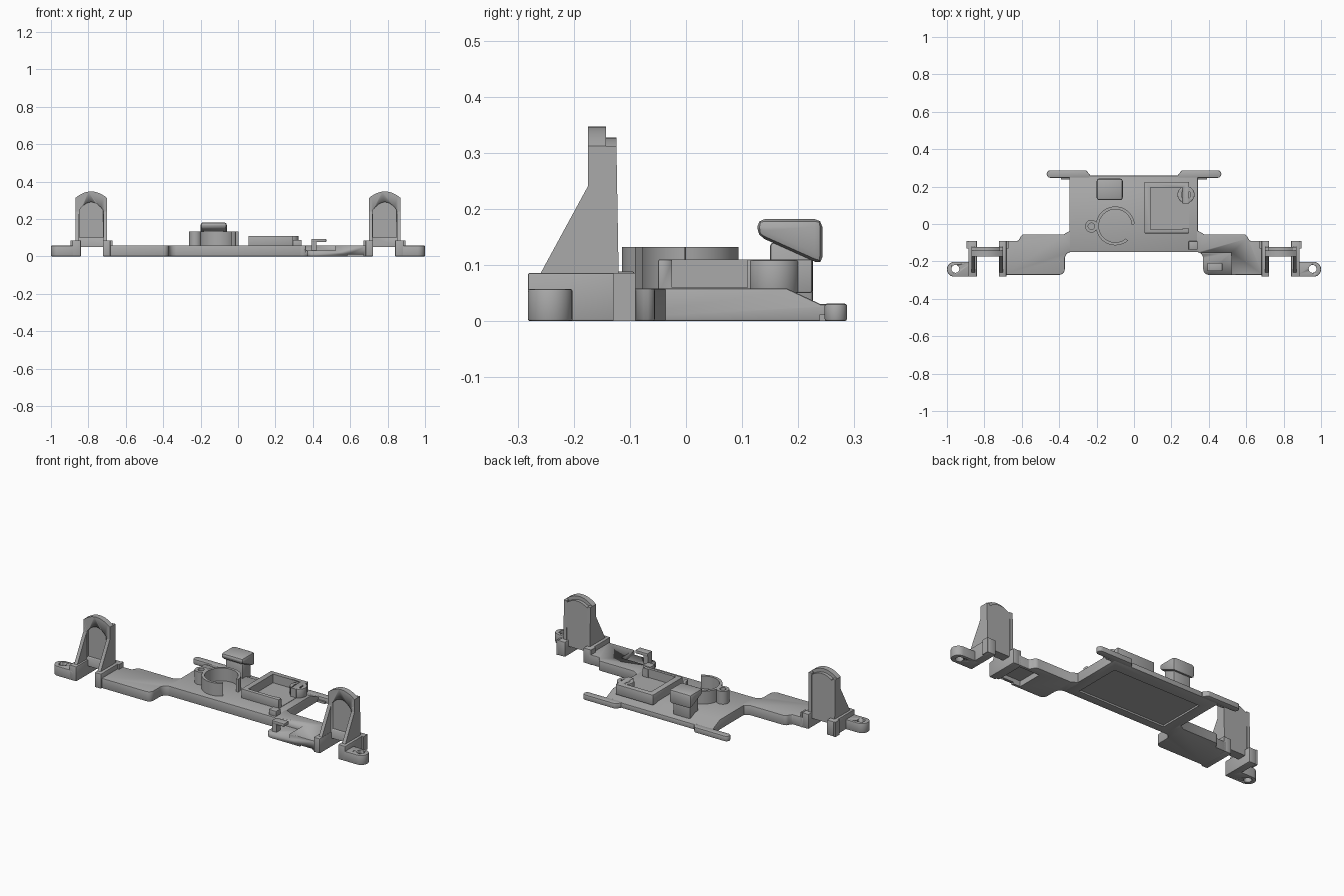
import bpy, bmesh
from math import sin, cos, pi, radians

if "Cube" in bpy.data.objects:
    bpy.data.objects.remove(bpy.data.objects["Cube"])

grey = bpy.data.materials.new("plain_grey")
grey.use_nodes = True
grey.diffuse_color = (0.4, 0.4, 0.4, 1)
grey.node_tree.nodes["Principled BSDF"].inputs["Base Color"].default_value = (0.4, 0.4, 0.4, 1)


def apply(ob, mod):
    bpy.context.view_layer.objects.active = ob
    bpy.ops.object.modifier_apply(modifier=mod.name)


def prism(name, pts, lo, hi, axis="z", bevel=0.0):
    """Extrude a 2D outline between lo and hi along one axis."""
    place = {"x": lambda a, b, c: (c, a, b),
             "y": lambda a, b, c: (a, c, b),
             "z": lambda a, b, c: (a, b, c)}[axis]
    bm = bmesh.new()
    low = [bm.verts.new(place(a, b, lo)) for a, b in pts]
    high = [bm.verts.new(place(a, b, hi)) for a, b in pts]
    bm.faces.new(low)
    bm.faces.new(high)
    n = len(pts)
    for i in range(n):
        j = (i + 1) % n
        bm.faces.new((low[i], low[j], high[j], high[i]))
    bmesh.ops.recalc_face_normals(bm, faces=bm.faces)
    mesh = bpy.data.meshes.new(name)
    bm.to_mesh(mesh)
    bm.free()
    mesh.materials.append(grey)
    ob = bpy.data.objects.new(name, mesh)
    bpy.context.collection.objects.link(ob)
    bpy.ops.object.select_all(action="DESELECT")
    ob.select_set(True)
    bpy.context.view_layer.objects.active = ob
    if bevel:
        mod = ob.modifiers.new("soft_edges", "BEVEL")
        mod.width, mod.segments = bevel, 2
        mod.limit_method, mod.angle_limit = "ANGLE", radians(40)
        apply(ob, mod)
    bpy.ops.object.shade_smooth_by_angle(angle=radians(35))
    return ob


def rect(x0, x1, y0, y1):
    return [(x0, y0), (x1, y0), (x1, y1), (x0, y1)]


def arc(cx, cy, r, a0, a1, n=16):
    angles = [radians(a0 + (a1 - a0) * i / n) for i in range(n + 1)]
    return [(cx + r * cos(a), cy + r * sin(a)) for a in angles]


def circle(cx, cy, r):
    return arc(cx, cy, r, 0, 345, 23)


def box(name, x0, x1, y0, y1, z0, z1, bevel=0.0):
    return prism(name, rect(x0, x1, y0, y1), z0, z1, "z", bevel)


def cut(ob, cutter):
    mod = ob.modifiers.new("cut", "BOOLEAN")
    mod.operation, mod.solver, mod.object = "DIFFERENCE", "EXACT", cutter
    cutter.hide_render = True
    apply(ob, mod)
    bpy.data.objects.remove(cutter)


def flip(pts, s):
    return [(s * x, y) for x, y in pts]


# Central panel with sloping back edge and shallow recess underneath
TOP = 0.058
panel = prism("center_panel", [(-.15, 0), (.258, 0), (.258, .03), (.24, .03), (.18, TOP), (-.15, TOP)],
              -.345, .342, "x", .004)
cut(panel, box("recess_cutter", -.28, .28, -.1, .18, -.05, .01))

# Side wings
wing = [(.33, -.15)] + arc(.335, -.185, .035, 90, 0, 5) + arc(.4, -.242, .03, 180, 270, 5)
wing += [(.69, -.272), (.69, -.09), (.62, -.09)] + arc(.585, -.08, .025, 10, 90, 4)
wing += [(.375, -.055), (.34, -.035), (.33, -.035)]
for s, side in ((1, "left"), (-1, "right")):
    ob = prism(side + "_wing", flip(wing, s), 0, TOP, "z", .004)
    if s == 1:
        cut(ob, box("pocket_cutter", .36, .522, -.4, -.152, .03, .2))
        cut(ob, box("hollow_cutter", .54, .67, -.255, -.105, -.1, .032))
        cut(ob, box("front_gap_cutter", .585, .67, -.4, -.2, -.1, .01))

    # Tower feet and mounting ears
    outer = box(side + "_outer_foot", *sorted((s * .84, s * .885)), -.282, -.09, 0, .086, .004)
    box(side + "_inner_foot", *sorted((s * .682, s * .722)), -.282, -.09, 0, .086, .004)
    ear = [(.86, -.282)] + arc(.96, -.242, .04, -90, 90, 12) + [(.86, -.202)]
    ob = prism(side + "_ear", flip(ear, s), 0, .057, "z", .004)
    cut(ob, prism("ear_hole_cutter", flip(circle(.955, -.24, .021), s), -.1, .2))
    for x0, x1 in ((.885, .895), (.672, .682)):
        box(side + "_foot_tab", *sorted((s * x0, s * x1)), -.13, -.09, 0, .086)

    # Domed tower with stepped back and a hollowed front
    def dome(half, base, spring, crown, n=12):
        pts = [(s * .785 - half, base), (s * .785 + half, base)]
        for i in range(n + 1):
            t = 1 - 2 * i / n
            pts.append((s * .785 + half * t, spring + (crown - spring) * (1 - t * t)))
        return pts
    ob = prism(side + "_tower", dome(.085, .05, .312, .347), -.175, -.143, "y")
    cut(ob, prism("tower_hollow_cutter", dome(.062, .1, .25, .29), -.2, -.16, "y"))
    prism(side + "_tower_back", dome(.072, .05, .298, .327), -.143, -.124, "y")
    for x in (.71, .86):
        prism(side + "_gusset", [(-.262, .08), (-.12, .08), (-.124, .312), (-.175, .312), (-.175, .24)],
              s * x - .01, s * x + .01, "x")

    # Rear arms
    arm = arc(.447, .267, .02, -90, 90, 8) + [(.255, .287), (.235, .262), (.235, .247)]
    prism(side + "_rear_arm", flip(arm, s), 0, .031, "z", .004)
    box(side + "_arm_rib", *sorted((s * .34, s * .39)), .238, .25, 0, .012)

# Open ring holder with side post
prism("ring_holder", arc(-.1, -.01, .104, 5, 310, 40) + arc(-.1, -.01, .088, 310, 5, 40), .05, .132)
post = prism("ring_post", circle(-.228, -.012, .034), .05, .132)
cut(post, prism("post_hole_cutter", circle(-.228, -.012, .017), .08, .2))

# Rectangular open compartment with screw boss
frame = box("compartment", .055, .295, -.05, .225, .05, .11, .004)
cut(frame, box("cavity_cutter", .088, .26, -.03, .195, .06, .2))
cut(frame, box("slot_cutter", .25, .4, -.025, .11, .06, .2))
boss = prism("screw_boss", circle(.278, .157, .046), .05, .109, "z", .003)
cut(boss, prism("boss_hole_cutter", circle(.278, .157, .025), .075, .2))

# Wedge knob on a stem
box("knob_stem", -.185, -.075, .15, .226, .03, .14, .006)
knob = prism("knob", [(.127, .152), (.243, .1), (.243, .182), (.127, .182)], -.2, -.06, "x", .014)

# Small clips beside the lowered ledge
box("rear_clip", .292, .34, -.137, -.092, .05, .088, .003)
box("front_clip_stem", .393, .42, -.248, -.212, .02, .09)
box("front_clip_head", .393, .472, -.252, -.208, .076, .094, .003)
